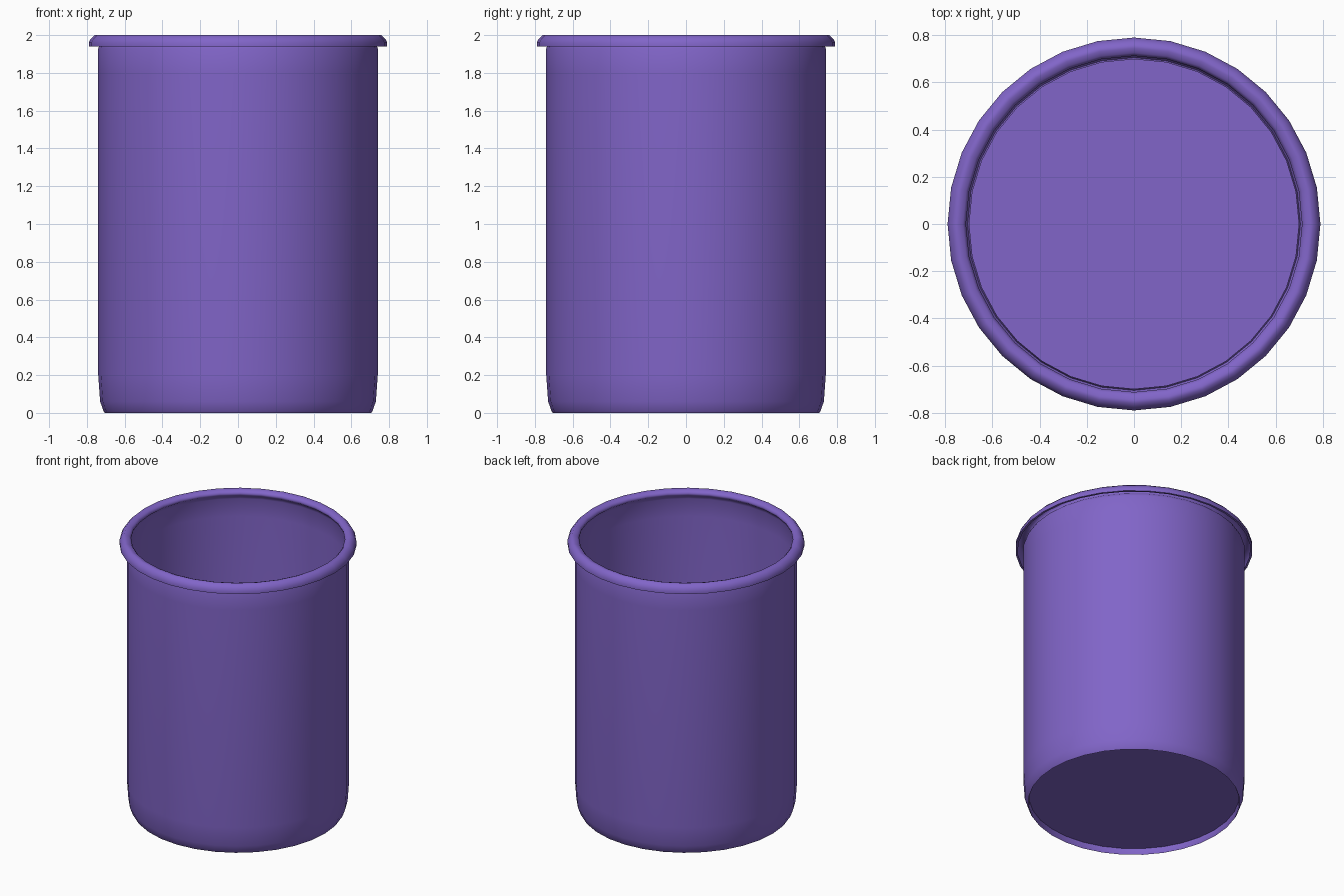
import bpy, bmesh, math

if "Cube" in bpy.data.objects:
    bpy.data.objects.remove(bpy.data.objects["Cube"])

# Thin-sheet cross-section (radius, height): recessed floor, foot, wall, neck, rolled rim
PROFILE = [
    (0.70, 0.045), (0.70, 0.01), (0.705, 0.0), (0.712, 0.01), (0.73, 0.06),
    (0.74, 0.2), (0.74, 1.8), (0.74, 1.93), (0.732, 1.95), (0.715, 1.965),
    (0.712, 1.98), (0.725, 1.993), (0.745, 2.0), (0.76, 2.0), (0.78, 1.98),
    (0.79, 1.96), (0.79, 1.94), (0.775, 1.94),
]
SIDES = 32


def lathe(name, profile, sides):
    bm = bmesh.new()
    rings = [[bm.verts.new((r * math.cos(2 * math.pi * i / sides),
                            r * math.sin(2 * math.pi * i / sides), z))
              for i in range(sides)] for r, z in profile]
    for a, b in zip(rings, rings[1:]):
        for i in range(sides):
            j = (i + 1) % sides
            bm.faces.new((a[i], a[j], b[j], b[i]))
    # Floor disc
    bm.faces.new(rings[0][::-1])
    mesh = bpy.data.meshes.new(name)
    bm.to_mesh(mesh)
    bm.free()
    obj = bpy.data.objects.new(name, mesh)
    bpy.context.collection.objects.link(obj)
    return obj


# Open cylindrical container with rolled lip
beaker = lathe("beaker", PROFILE, SIDES)
mat = bpy.data.materials.new("purple")
mat.diffuse_color = (0.22, 0.13, 0.58, 1)
mat.use_nodes = True
mat.node_tree.nodes["Principled BSDF"].inputs["Base Color"].default_value = mat.diffuse_color
beaker.data.materials.append(mat)
bpy.context.view_layer.objects.active = beaker
beaker.select_set(True)
bpy.ops.object.shade_smooth_by_angle(angle=math.radians(60))
